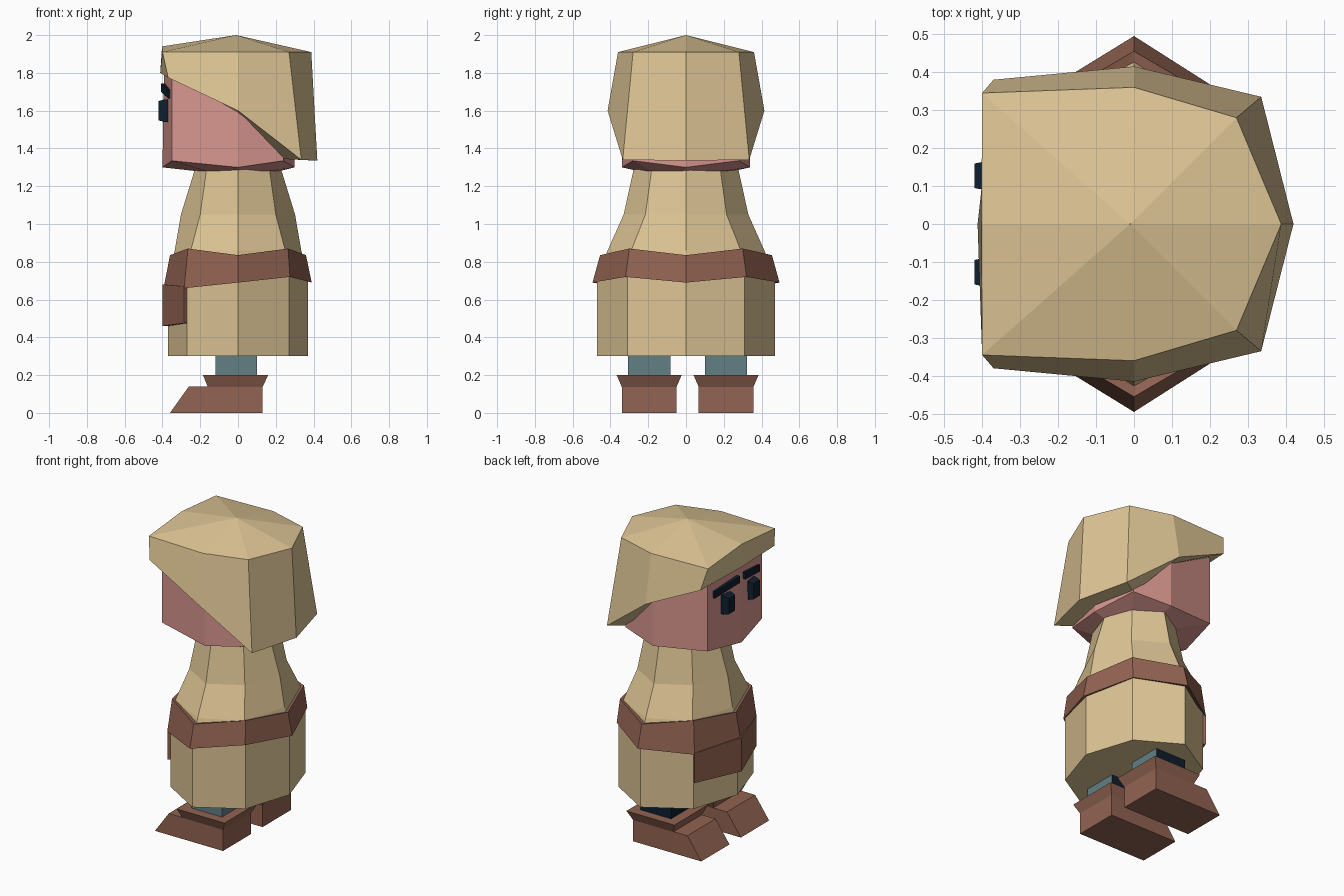
import bpy, bmesh

if "Cube" in bpy.data.objects:
    bpy.data.objects.remove(bpy.data.objects["Cube"])


def material(name, rgb):
    lin = [((c / 255 + 0.055) / 1.055) ** 2.4 if c > 10 else c / 3294 for c in rgb]
    m = bpy.data.materials.new(name)
    m.diffuse_color = (*lin, 1)
    m.use_nodes = True
    m.node_tree.nodes["Principled BSDF"].inputs["Base Color"].default_value = m.diffuse_color
    return m


TAN = material("tan cloth and hair", (222, 197, 149))
SKIN = material("pink skin", (216, 150, 143))
BROWN = material("brown leather", (146, 99, 82))
TEAL = material("grey teal trousers", (98, 127, 133))
NAVY = material("dark navy", (14, 30, 46))


def loft(name, rings, mats, caps=True):
    """Join rings of equal point count into a closed flat-shaded skin."""
    bm = bmesh.new()
    vs = [[bm.verts.new(p) for p in r] for r in rings]
    n = len(rings[0])
    for a, b in zip(vs, vs[1:]):
        for i in range(n):
            j = (i + 1) % n
            bm.faces.new((a[i], a[j], b[j], b[i]))
    if caps:
        bm.faces.new(vs[0][::-1])
        bm.faces.new(vs[-1])
    else:
        for i in range(n):
            j = (i + 1) % n
            bm.faces.new((vs[-1][i], vs[-1][j], vs[0][j], vs[0][i]))
    bmesh.ops.recalc_face_normals(bm, faces=bm.faces)
    me = bpy.data.meshes.new(name)
    bm.to_mesh(me)
    bm.free()
    for m in mats:
        me.materials.append(m)
    ob = bpy.data.objects.new(name, me)
    bpy.context.collection.objects.link(ob)
    return ob


def ring(half):
    """Mirror five points (back, diagonal, side, diagonal, front) into an octagon."""
    return list(half) + [(x, -y, z) for x, y, z in half[3:0:-1]]


def octa(x, xd, yd, y, z, zd=None):
    zd = z if zd is None else zd
    return ring([(x, 0, z), (xd, yd, zd), (0, y, z), (-xd, yd, zd), (-x, 0, z)])


def rect(x0, x1, y0, y1, z):
    return [(x0, y0, z), (x1, y0, z), (x1, y1, z), (x0, y1, z)]


# Boots with flared cuffs, and short legs
for side, c in (("right", -0.195), ("left", 0.212)):
    loft(side + "_boot", [rect(-.36, .13, c - .145, c + .145, 0),
                          rect(-.26, .13, c - .145, c + .145, .14)], [BROWN])
    loft(side + "_boot_cuff", [rect(-.16, .13, c - .145, c + .145, .138),
                               rect(-.185, .16, c - .172, c + .172, .2)], [BROWN])
    leg = loft(side + "_leg", [rect(-.12, .10, c - .112, c + .112, .15),
                               rect(-.12, .10, c - .112, c + .112, .32)], [TEAL, NAVY])
    for p in leg.data.polygons:
        if p.normal.y > .5 or p.normal.x < -.5:
            p.material_index = 1

# Tunic: skirt and tapering chest
loft("tunic", [octa(.37, .27, .31, .47, .30), octa(.37, .27, .31, .47, .72),
               octa(.335, .25, .29, .415, .86), octa(.302, .20, .215, .33, 1.05),
               octa(.225, .165, .18, .275, 1.30)], [TAN])

# Belt, higher at the diagonal corners
loft("belt", [octa(.35, .25, .29, .44, .70, .73),
              ring([(.39, 0, .69), (.275, .32, .72), (0, .495, .69),
                    (-.285, .32, .66), (-.392, 0, .67)]),
              octa(.36, .265, .30, .455, .835, .87),
              octa(.335, .245, .285, .42, .83, .86)], [BROWN], caps=False)

# Flap hanging from the belt over the front of the skirt
loft("belt_flap", [[(-.285, .32, z1), (-.4, 0, z2), (-.285, -.32, z1),
                    (-.25, -.29, z1), (-.35, 0, z2), (-.25, .29, z1)]
                   for z1, z2 in ((.475, .46), (.67, .68))], [BROWN])

# Head
loft("head", [octa(.22, .17, .19, .25, 1.28),
              ring([(.30, 0, 1.30), (.24, .28, 1.335), (0, .34, 1.30),
                    (-.35, .28, 1.335), (-.40, 0, 1.30)]),
              ring([(.30, 0, 1.88), (.24, .28, 1.88), (0, .34, 1.88),
                    (-.35, .28, 1.88), (-.39, 0, 1.88)])], [SKIN])

# Hair: bowl cut, short at the face and long at the back
hair_low = [(.42, 0, 1.335), (.335, .335, 1.34), (0, .415, 1.60),
            (-.37, .38, 1.775), (-.412, 0, 1.80)]
hair_top = [(.388, 0, 1.91), (.27, .28, 1.91), (0, .36, 1.91),
            (-.40, .345, 1.91), (-.402, 0, 1.94)]
hair_in = [(.28, 0, 1.345), (.22, .26, 1.345), (0, .33, 1.59),
           (-.33, .27, 1.78), (-.37, 0, 1.81)]
apex = [(-.01 + x * .002, y * .002, 2.0) for x, y, z in ring(hair_top)]
loft("hair", [ring(hair_in), ring(hair_low), ring(hair_top), apex], [TAN], caps=False)

# Eyes and slanted eyebrows
for side, s in (("left", 1), ("right", -1)):
    loft(side + "_eye", [[(x, s * .127 + k * y, 1.60 + k * z) for y, z in
                          ((-.038, -.06), (.038, -.06), (.038, .06), (-.038, .06))]
                         for x, k in ((-.36, 1), (-.39, 1), (-.42, .85))], [NAVY])
    loft(side + "_eyebrow", [[(-.408 + d, s * .03, 1.70), (-.37 + d, s * .23, 1.665),
                              (-.37 + d, s * .23, 1.71), (-.408 + d, s * .03, 1.745)]
                             for d in (0, .04)], [NAVY])
